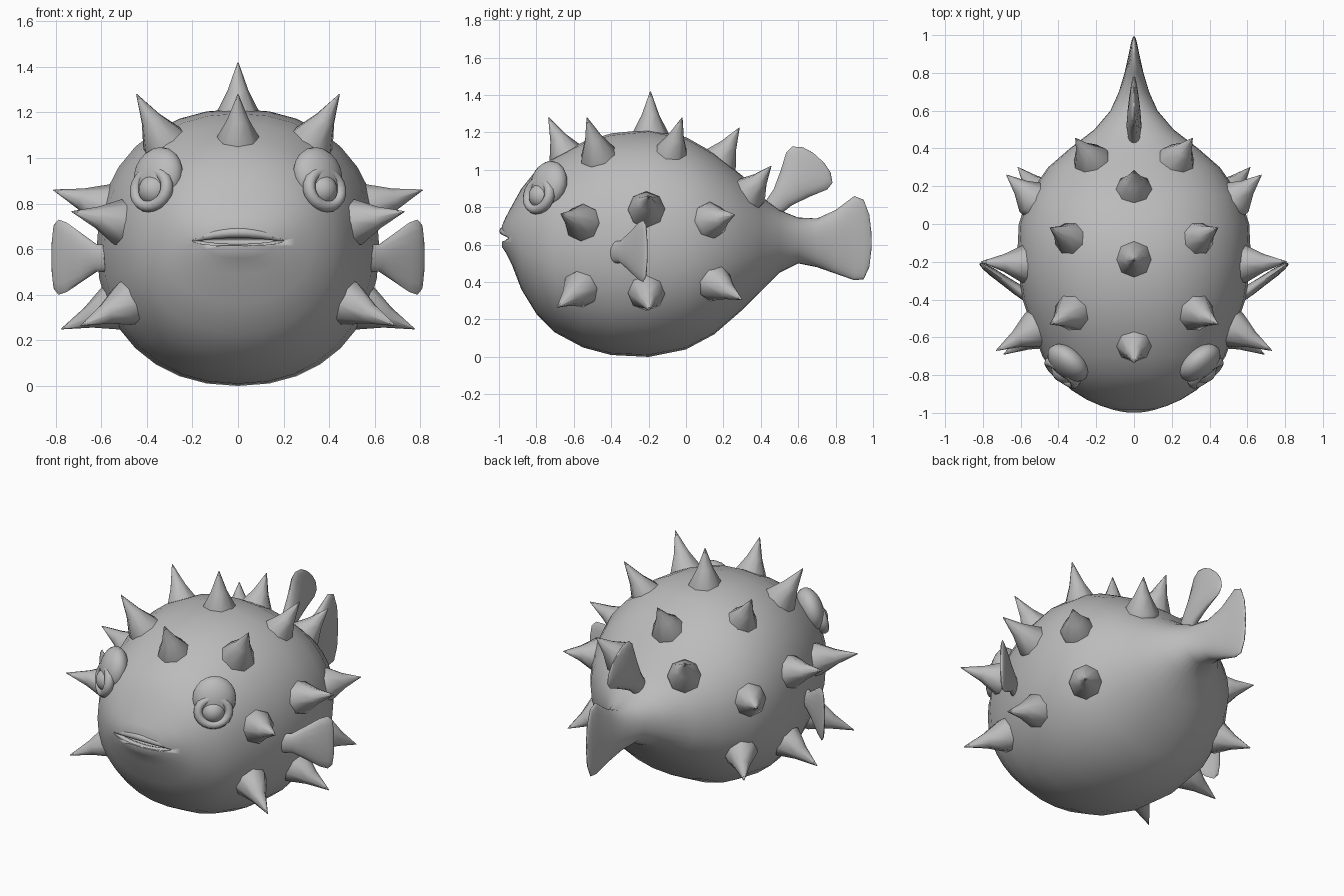
import bpy, bmesh, math
from mathutils import Vector, Matrix

if "Cube" in bpy.data.objects:
    bpy.data.objects.remove(bpy.data.objects["Cube"])

skin = bpy.data.materials.new("grey_skin")
skin.use_nodes = True
GREY = (0.5, 0.5, 0.5, 1)
skin.diffuse_color = GREY
skin.node_tree.nodes["Principled BSDF"].inputs["Base Color"].default_value = GREY


def make(name, bm, angle=60):
    """Turn a bmesh into a smooth-shaded object."""
    bmesh.ops.recalc_face_normals(bm, faces=bm.faces)
    mesh = bpy.data.meshes.new(name)
    bm.to_mesh(mesh)
    bm.free()
    mesh.materials.append(skin)
    obj = bpy.data.objects.new(name, mesh)
    bpy.context.collection.objects.link(obj)
    bpy.ops.object.select_all(action='DESELECT')
    obj.select_set(True)
    bpy.context.view_layer.objects.active = obj
    bpy.ops.object.shade_smooth_by_angle(angle=math.radians(angle))
    return obj


def loft(rings, tip=True):
    """Skin a list of rings of points and close both ends."""
    bm = bmesh.new()
    loops = [[bm.verts.new(p) for p in ring] for ring in rings]
    n = len(loops[0])
    for a, b in zip(loops, loops[1:]):
        for i in range(n):
            j = (i + 1) % n
            bm.faces.new((a[i], a[j], b[j], b[i]))
    bm.faces.new(loops[0])
    bm.faces.new(loops[-1])
    return bm


def frame(origin, direction):
    """Matrix whose z axis follows the direction."""
    turn = Vector(direction).to_track_quat('Z', 'Y').to_matrix().to_4x4()
    return Matrix.Translation(origin) @ turn


# Body and tail: y, top, bottom, half width
SECTIONS = [
    (-.985, .70, .59, .08), (-.965, .745, .56, .17), (-.93, .81, .49, .25),
    (-.88, .90, .36, .33), (-.8, 1.0, .23, .42), (-.7, 1.07, .13, .485),
    (-.55, 1.15, .05, .54), (-.4, 1.195, .01, .59), (-.2, 1.215, 0, .62),
    (0, 1.175, .04, .61), (.15, 1.09, .12, .56), (.3, .97, .25, .455),
    (.4, .86, .35, .34), (.5, .785, .45, .21), (.6, .745, .5, .125),
    (.7, .74, .48, .08), (.8, .785, .445, .05), (.9, .86, .41, .028),
    (.95, .84, .415, .018), (.98, .76, .48, .01), (.992, .66, .58, .004)]


def oval(y, top, bottom, width, n=32):
    mid, half = (top + bottom) / 2, (top - bottom) / 2
    ring = []
    for i in range(n):
        c, s = math.cos(math.tau * i / n), math.sin(math.tau * i / n)
        ring.append((width * math.copysign(abs(c) ** .92, c), y,
                     mid + half * math.copysign(abs(s) ** .92, s)))
    return ring


body = make("body", loft([oval(*s) for s in SECTIONS]))

# Mouth slit carved into the snout
bm = bmesh.new()
bmesh.ops.create_uvsphere(bm, u_segments=24, v_segments=12, radius=1)
bmesh.ops.scale(bm, vec=(.21, .075, .022), verts=bm.verts)
bmesh.ops.translate(bm, vec=(0, -.97, .637), verts=bm.verts)
cutter = make("mouth_cutter", bm)
cutter.hide_render = True
cutter.hide_set(True)
cut = body.modifiers.new("mouth", 'BOOLEAN')
cut.operation = 'DIFFERENCE'
cut.object = cutter


# Lips: tubes that thin out at the mouth corners
def lip(name, rise, front, thick):
    rings = []
    for k in range(13):
        t = k / 6 - 1
        bulge = 1 - t * t
        r = .008 + thick * bulge
        centre = Vector((.21 * t, -.935 - front * bulge, .637 + rise * bulge))
        rings.append([centre + Vector((0, r * math.cos(a), r * .9 * math.sin(a)))
                      for a in (math.tau * i / 8 for i in range(8))])
    make(name, loft(rings))


lip("upper_lip", .036, .038, .018)
lip("lower_lip", -.034, .024, .014)


# Spikes: concave eight-sided cones
def spike(name, base, tip):
    base, tip = Vector(base), Vector(tip)
    axis = tip - base
    place = frame(base, axis)
    profile = [(-.03, .1), (0, .1), (axis.length * .45, .047), (axis.length, .002)]
    make(name, loft([[place @ Vector((r * math.cos(a), r * math.sin(a), h))
                      for a in (math.tau * i / 8 for i in range(8))]
                     for h, r in profile]), 65)


CENTRE_SPIKES = {
    "front": ((0, -.64, 1.08), (0, -.735, 1.28)),
    "crown": ((0, -.19, 1.19), (0, -.19, 1.42)),
    "rear": ((0, .18, 1.05), (0, .285, 1.225))}
SIDE_SPIKES = {
    "upper_front": ((.33, -.47, 1.08), (.445, -.53, 1.28)),
    "upper_middle": ((.33, -.08, 1.08), (.445, -.02, 1.28)),
    "upper_rear": ((.23, .34, .88), (.31, .455, 1.02)),
    "side_front": ((.53, -.56, .72), (.73, -.67, .765)),
    "side_middle": ((.59, -.21, .79), (.81, -.2, .86)),
    "side_rear": ((.54, .14, .73), (.675, .26, .76)),
    "lower_front": ((.49, -.57, .36), (.69, -.69, .265)),
    "lower_middle": ((.56, -.21, .34), (.775, -.2, .25)),
    "lower_rear": ((.49, .16, .39), (.615, .3, .305))}
for label, (base, tip) in CENTRE_SPIKES.items():
    spike(label + "_spike", base, tip)
for side, s in (("left", 1), ("right", -1)):
    for label, (base, tip) in SIDE_SPIKES.items():
        spike(f"{side}_{label}_spike", (s * base[0], *base[1:]), (s * tip[0], *tip[1:]))


# Fins: flat ovals lofted from root to edge; steps are (distance, half height, half thickness)
def fin(name, root, along, across, steps, n=16):
    root, along, across = Vector(root), Vector(along).normalized(), Vector(across).normalized()
    flat = along.cross(across).normalized()
    make(name, loft([[root + along * d + across * h * math.cos(a) + flat * w * math.sin(a)
                      for a in (math.tau * i / n for i in range(n))]
                     for d, h, w in steps]))


fin("dorsal_fin", (0, .45, .78), (0, .62, .68), (0, .74, -.67),
    [(0, .05, .03), (.1, .065, .04), (.2, .105, .035), (.29, .148, .025),
     (.335, .145, .018), (.37, .1, .01), (.385, .04, .004)])

for side, s in (("left", 1), ("right", -1)):
    fin(side + "_side_fin", (s * .57, -.38, .56), (s * .82, .57, .02), (0, 0, 1),
        [(0, .06, .03), (.06, .06, .03), (.13, .1, .026), (.22, .152, .022),
         (.265, .165, .016), (.29, .14, .01), (.3, .07, .004)])

    # Eye, eyelid ring and brow bulge
    gaze = Vector((s * .62, -.74, .22)).normalized()
    eye = Vector((s * .37, -.775, .86))
    bm = bmesh.new()
    bmesh.ops.create_uvsphere(bm, u_segments=16, v_segments=10, radius=.07)
    bmesh.ops.transform(bm, matrix=frame(eye + gaze * -.005, gaze), verts=bm.verts)
    make(side + "_eye", bm)

    place = frame(eye + gaze * .015, gaze)
    bm = bmesh.new()
    grid = [[bm.verts.new(place @ Vector(((.088 + .026 * math.cos(b)) * math.cos(a),
                                          (.078 + .026 * math.cos(b)) * math.sin(a),
                                          .03 * math.sin(b))))
             for b in (math.tau * j / 8 for j in range(8))]
            for a in (math.tau * i / 20 for i in range(20))]
    for i in range(20):
        for j in range(8):
            k, m = (i + 1) % 20, (j + 1) % 8
            bm.faces.new((grid[i][j], grid[k][j], grid[k][m], grid[i][m]))
    make(side + "_eyelid", bm)

    bm = bmesh.new()
    bmesh.ops.create_uvsphere(bm, u_segments=20, v_segments=12, radius=1)
    bmesh.ops.scale(bm, vec=(.125, .13, .075), verts=bm.verts)
    bmesh.ops.transform(bm, matrix=frame((s * .35, -.735, .92), gaze), verts=bm.verts)
    make(side + "_brow", bm)
